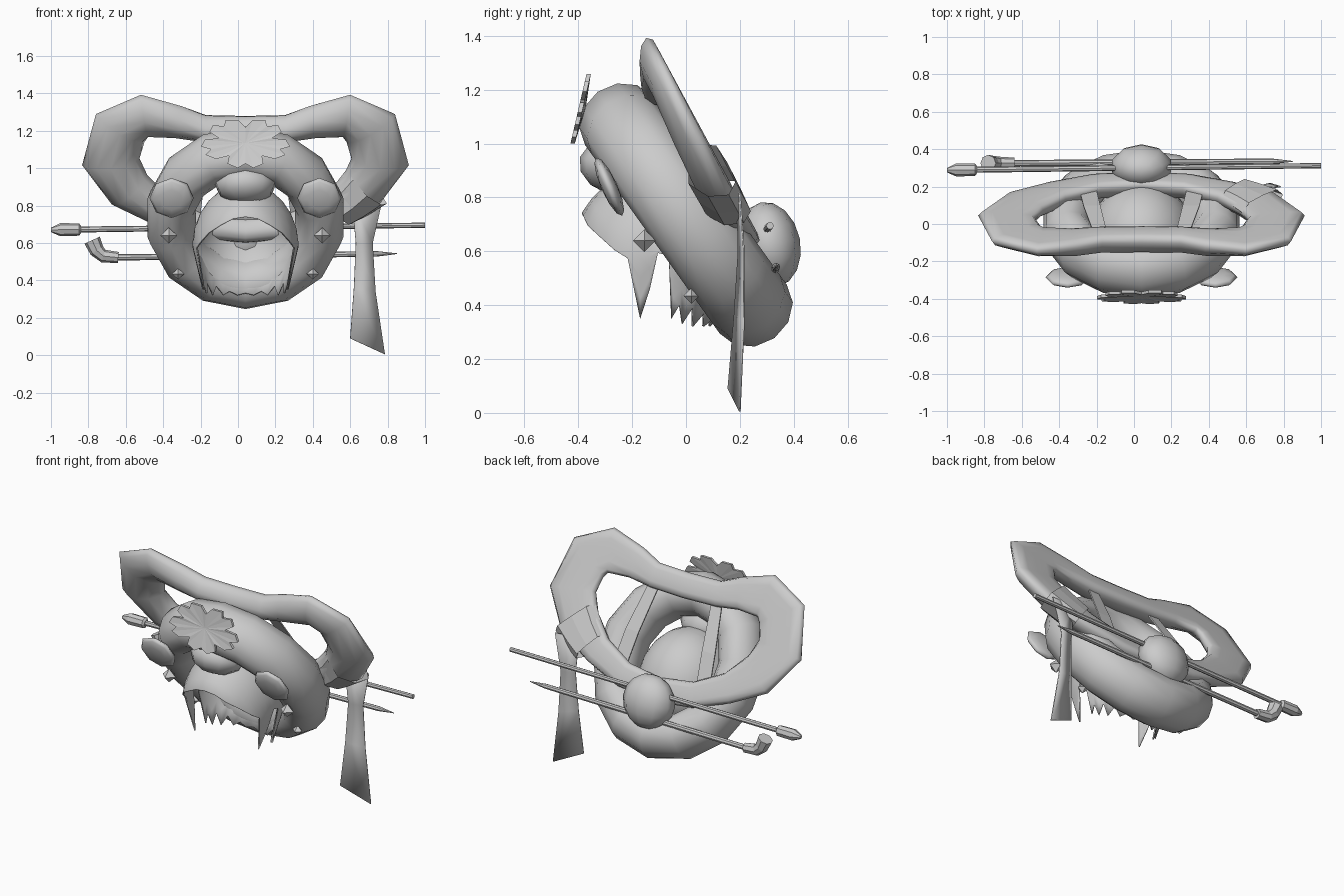
import bpy, bmesh, math
from mathutils import Vector, Matrix

if "Cube" in bpy.data.objects:
    bpy.data.objects.remove(bpy.data.objects["Cube"])

CX = 0.04  # symmetry plane of the hairpiece


def finish(name, bm, smooth=True):
    bmesh.ops.recalc_face_normals(bm, faces=bm.faces)
    me = bpy.data.meshes.new(name)
    bm.to_mesh(me)
    bm.free()
    for p in me.polygons:
        p.use_smooth = smooth
    ob = bpy.data.objects.new(name, me)
    bpy.context.collection.objects.link(ob)
    return ob


def tube(name, pts, ra, rb, normal, sides=10, closed=False, smooth=True, caps=True, lean=0):
    """Sweep an ellipse: ra in the path plane, rb along the plane normal.
    lean pushes both edges along the normal, giving a flatter back."""
    bm = bmesh.new()
    pts = [Vector(p) for p in pts]
    n = len(pts)
    nrm = Vector(normal).normalized()
    rings = []
    for i, p in enumerate(pts):
        if closed:
            t = pts[(i + 1) % n] - pts[i - 1]
        else:
            t = pts[min(i + 1, n - 1)] - pts[max(i - 1, 0)]
        s = nrm.cross(t.normalized()).normalized()
        ring = []
        for k in range(sides):
            a = 2 * math.pi * k / sides
            off = min(rb[i], rb[i] * math.sin(a) + lean * abs(math.cos(a)) ** 1.5)
            ring.append(bm.verts.new(p + s * ra[i] * math.cos(a) + nrm * off))
        rings.append(ring)
    for i in range(n if closed else n - 1):
        a, b = rings[i], rings[(i + 1) % n]
        for k in range(sides):
            m = (k + 1) % sides
            bm.faces.new((a[k], a[m], b[m], b[k]))
    if not closed and caps:
        bm.faces.new(rings[0])
        bm.faces.new(rings[-1])
    return finish(name, bm, smooth)


def ball(name, loc, size, rot_x=0, seg=12, rings=8, smooth=True):
    bm = bmesh.new()
    bmesh.ops.create_uvsphere(bm, u_segments=seg, v_segments=rings, radius=1)
    m = Matrix.Translation(loc) @ Matrix.Rotation(rot_x, 4, 'X') @ Matrix.Diagonal((*size, 1))
    bmesh.ops.transform(bm, matrix=m, verts=bm.verts)
    return finish(name, bm, smooth)


def strip(name, rows, thick, smooth=False):
    """Thin band through pairs of edge points."""
    bm = bmesh.new()
    vs = [[bm.verts.new(p) for p in r] for r in rows]
    for a, b in zip(vs, vs[1:]):
        bm.faces.new((a[0], a[1], b[1], b[0]))
    ob = finish(name, bm, smooth)
    mod = ob.modifiers.new("thickness", 'SOLIDIFY')
    mod.thickness = thick
    mod.offset = 0
    return ob


# Tilted front hair roll
pts = []
for k in range(14):
    a = 2 * math.pi * k / 14
    c = math.cos(a)
    pts.append((CX + 0.405 * math.sin(a), 0.25 * c, 0.735 - 0.35 * c))
tube("hair_roll", pts, [0.133] * 14, [0.154] * 14, (0, 0.81, 0.59), 12, True)

# Wide looped hair behind the roll: (offset x, z, in-plane radius, depth radius)
def loop_y(z, plane=0.485):
    return (plane - 0.474 * z) / 0.88

half = [(0.22, 1.20, .075, .065), (0.36, 1.235, .095, .062), (0.54, 1.265, .13, .05),
        (0.67, 1.20, .155, .05), (0.72, 1.02, .155, .058), (0.62, 0.87, .13, .062),
        (0.45, 0.76, .09, .062), (0.24, 0.68, .075, .06)]
prof = [(0, 1.195, .075, .065)] + half + [(0, 0.655, .07, .06)]
prof += [(-x, z, a, b) for x, z, a, b in reversed(half)]
tube("hair_loop", [(CX + x, loop_y(z, 0.55 - b), z) for x, z, a, b in prof],
     [p[2] for p in prof], [p[3] for p in prof], (0, 0.88, 0.474), 12, True, lean=0.03)

# Flat straps across the loop
for s in (-1, 1):
    strip("loop_strap", [[(CX + s * x, loop_y(z) + dy, z) for x in (a, b)]
                         for a, b, z, dy in ((.18, .25, 1.18, .02), (.22, .31, .92, .04),
                                             (.25, .34, .68, .03))], 0.008)

# Scalp cap: open face, sideburns, ear gap and jagged nape (angle from front, edge z)
edge = [(0, .745), (15, .735), (30, .70), (45, .66), (58, .61), (67, .58), (75, .35),
        (81, .46), (86, .60), (93, .59), (98, .35), (105, .40), (112, .33), (120, .39),
        (128, .32), (138, .37), (148, .32), (158, .34), (169, .32), (180, .33)]
cols = edge + [(360 - a, z) for a, z in reversed(edge[1:-1])]
bm = bmesh.new()
top = bm.verts.new((CX, -0.08, 0.92))
grid = []
for a, ze in cols:
    a = math.radians(a)
    end = math.acos(min(1, (ze - 0.58) / 0.34)) if ze > 0.58 else math.pi / 2
    col = []
    for j in range(1, 7):
        t = end * j / 6
        col.append((math.sin(t), 0.58 + 0.34 * math.cos(t), 0))
    for j in range(1, 4):
        d = max(0, 0.58 - ze) * j / 3      # drop below the equator
        col.append((col[5][0], (0.58 - d) if d else ze - 0.002 * j, d))
    back = math.cos(a) < 0
    grid.append([bm.verts.new((CX + 0.285 * r * (1 - 0.8 * d) * math.sin(a),
                               -0.08 - (0.31 * (1 - 1.7 * d) if back else 0.35) * r * math.cos(a), z))
                 for r, z, d in col])
for i, a in enumerate(grid):
    b = grid[(i + 1) % len(grid)]
    bm.faces.new((top, a[0], b[0]))
    for j in range(8):
        bm.faces.new((a[j], a[j + 1], b[j + 1], b[j]))
cap = finish("scalp_hair", bm)
cap.modifiers.new("thickness", 'SOLIDIFY').thickness = 0.008

# Buns
ball("front_bun", (CX, -0.265, 0.91), (0.165, 0.135, 0.1), -0.3, 10, 6)
ball("back_bun", (CX, 0.31, 0.625), (0.165, 0.115, 0.16), 0.2, 10, 8)

# Side discs and studs on the roll
for s in (-1, 1):
    ball("side_disc", (CX + s * 0.395, -0.285, 0.84), (0.118, 0.118, 0.03),
         math.pi / 2 + 0.42, 8, 6)
    ball("upper_stud", (CX + s * 0.41, -0.155, 0.64), (0.045, 0.042, 0.042), 0, 4, 2, False)
    ball("lower_stud", (CX + s * 0.36, 0.02, 0.435), (0.033, 0.03, 0.03), 0, 4, 2, False)

# Flat five-petal blossom
outline = []
for k in range(5):
    base = -90 + 72 * k
    for da, r in ((-36, .65), (-26, .95), (-10, 1.05), (0, .85), (10, 1.05), (26, .95)):
        a = math.radians(base + da)
        outline.append((r * math.cos(a), r * math.sin(a)))
bm = bmesh.new()
sides = []
for dy in (-0.008, 0.008):
    c = bm.verts.new((CX, -0.38 + dy, 1.135))
    ring = [bm.verts.new((CX + 0.23 * x, -0.39 + 0.03 * z + dy, 1.135 + 0.13 * z)) for x, z in outline]
    sides.append(ring)
    for i in range(len(ring)):
        bm.faces.new((c, ring[i], ring[(i + 1) % len(ring)]))
for i in range(len(outline)):
    j = (i + 1) % len(outline)
    bm.faces.new((sides[0][i], sides[0][j], sides[1][j], sides[1][i]))
finish("blossom", bm, False)

# Cuff and hanging ribbon on the right lobe
cuff = [(CX + x, loop_y(z) + 0.01, z) for x, z in ((0.65, 0.89), (0.57, 0.82), (0.50, 0.77))]
tube("ribbon_cuff", cuff, [.15, .13, .115], [.082, .08, .078], (0, 0.88, 0.474), 8,
     smooth=False, caps=False, lean=0.03)
strip("ribbon", [((.61, .19, .82), (.77, .20, .82)), ((.63, .195, .60), (.72, .215, .60)),
                 ((.62, .18, .36), (.735, .215, .34)), ((.60, .157, .09), (.785, .20, .005))],
      0.006, True)


# Straight hair stick with thick head
def rod(name, pts, radii):
    return tube(name, pts, radii, radii, (0, 1, 0), 8, smooth=False)

rod("straight_stick", [(-0.86, .29, .672), (1.0, .312, .695)], [.016, .014])
rod("stick_head", [(-1.0, .288, .67), (-.95, .289, .671), (-.85, .29, .672), (-.84, .29, .672)],
    [.012, .035, .033, .02])

# Pipe-shaped hair stick
rod("pipe_stick", [(-0.70, .325, .522), (0.74, .335, .542), (0.85, .335, .543)], [.017, .015, .002])
rod("pipe_bowl", [(-.78, .325, .615), (-.755, .325, .56), (-.72, .325, .53), (-.64, .325, .522)],
    [.045, .04, .035, .03])
